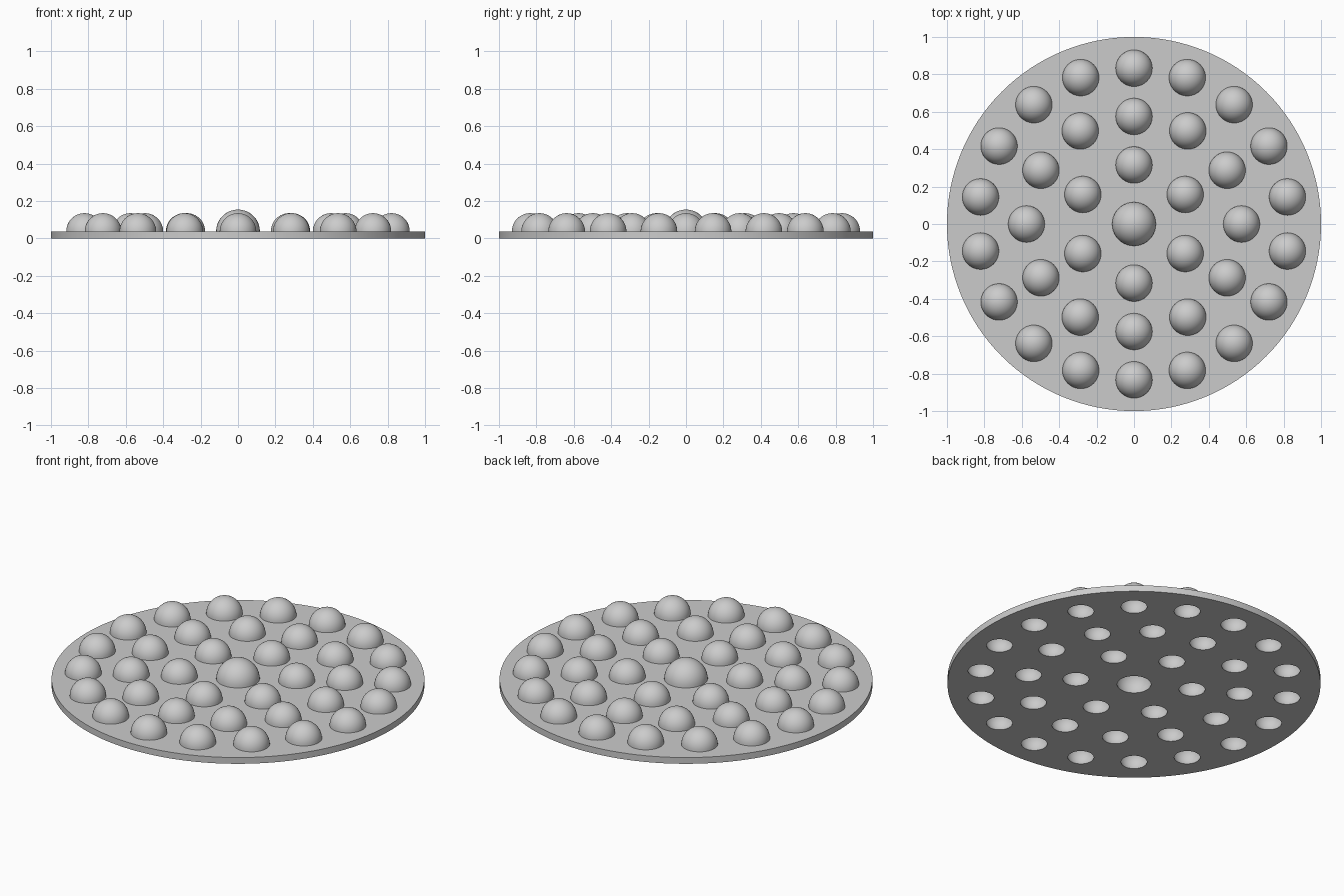
import bpy, bmesh
from math import sin, cos, pi, tau
from mathutils import Matrix

if "Cube" in bpy.data.objects:
    bpy.data.objects.remove(bpy.data.objects["Cube"], do_unlink=True)

PLATE_H = 0.037
WALL = 0.019
SMALL, LARGE = 0.098, 0.117

grey = bpy.data.materials.new("light grey")
grey.use_nodes = True
colour = (0.6, 0.6, 0.6, 1)
grey.diffuse_color = colour
grey.node_tree.nodes["Principled BSDF"].inputs["Base Color"].default_value = colour


def add_object(name, mesh, location=(0, 0, 0)):
    obj = bpy.data.objects.new(name, mesh)
    obj.location = location
    bpy.context.collection.objects.link(obj)
    return obj


def to_mesh(bm, name):
    mesh = bpy.data.meshes.new(name)
    bm.to_mesh(mesh)
    bm.free()
    mesh.materials.append(grey)
    return mesh


def smooth(obj):
    bpy.ops.object.select_all(action='DESELECT')
    obj.select_set(True)
    bpy.context.view_layer.objects.active = obj
    bpy.ops.object.shade_smooth_by_angle()


def dome_mesh(radius, steps=12, sides=40):
    """Hollow half-sphere shell, open at the bottom."""
    angles = [pi / 2 * i / steps for i in range(steps + 1)]
    inner = radius - WALL
    outline = [(radius * cos(a), radius * sin(a)) for a in angles]
    outline[-1] = (0, radius)
    hollow = [(inner * cos(a), inner * sin(a)) for a in reversed(angles)]
    hollow[0] = (0, inner)
    bm = bmesh.new()
    # outer arc, inner arc, and the flat ring that joins them at the base
    for path in (outline, hollow, [hollow[-1], outline[0]]):
        verts = [bm.verts.new((x, 0, z)) for x, z in path]
        edges = [bm.edges.new(pair) for pair in zip(verts, verts[1:])]
        bmesh.ops.spin(bm, geom=verts + edges, cent=(0, 0, 0), axis=(0, 0, 1),
                       angle=tau, steps=sides, use_merge=False)
    bmesh.ops.remove_doubles(bm, verts=bm.verts, dist=0.0001)
    bmesh.ops.recalc_face_normals(bm, faces=bm.faces)
    return to_mesh(bm, "dome_shell")


# Dome layout: one in the centre, then three rings
spots = [(0, 0, LARGE)]
for count, ring in ((6, 0.316), (12, 0.575), (18, 0.833)):
    for i in range(count):
        a = pi / 2 + tau * i / count
        spots.append((ring * cos(a), ring * sin(a), SMALL))

# Round base plate
bm = bmesh.new()
bmesh.ops.create_cone(bm, cap_ends=True, segments=128, radius1=1, radius2=1,
                      depth=PLATE_H, matrix=Matrix.Translation((0, 0, PLATE_H / 2)))
plate = add_object("base_plate", to_mesh(bm, "base_plate"))

# Round openings under the domes
bm = bmesh.new()
for x, y, r in spots:
    bmesh.ops.create_uvsphere(bm, u_segments=40, v_segments=24, radius=r - WALL,
                              matrix=Matrix.Translation((x, y, PLATE_H + 0.0005)))
cutter = add_object("opening_cutter", to_mesh(bm, "opening_cutter"))
cutter.hide_render = True

cut = plate.modifiers.new("openings", 'BOOLEAN')
cut.operation = 'DIFFERENCE'
cut.solver = 'EXACT'
cut.object = cutter
bpy.context.view_layer.objects.active = plate
bpy.ops.object.modifier_apply(modifier=cut.name)
bpy.data.objects.remove(cutter, do_unlink=True)
smooth(plate)

# Domes on the plate
meshes = {r: dome_mesh(r) for r in (SMALL, LARGE)}
for i, (x, y, r) in enumerate(spots):
    name = "centre_dome" if i == 0 else f"dome_{i:02d}"
    dome = add_object(name, meshes[r], (x, y, PLATE_H))
    if i < 2:  # the ring domes share one mesh
        smooth(dome)
